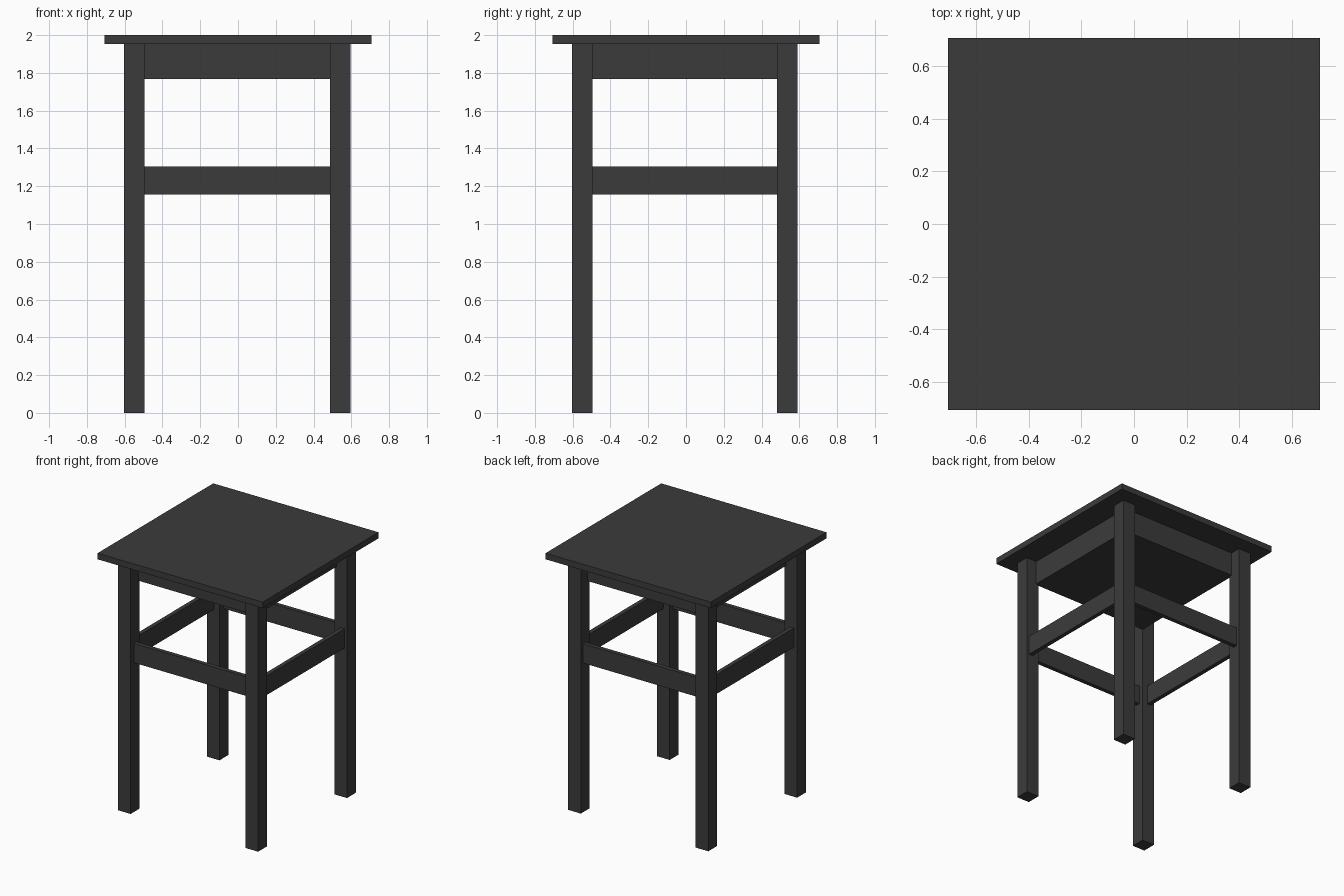
import bpy
import bmesh

cube = bpy.data.objects.get("Cube")
if cube:
    bpy.data.objects.remove(cube, do_unlink=True)

# Single dark stain
wood = bpy.data.materials.new("charcoal wood")
wood.use_nodes = True
colour = (0.044, 0.044, 0.044, 1)
wood.diffuse_color = colour
wood.node_tree.nodes["Principled BSDF"].inputs["Base Color"].default_value = colour


def box(name, x, y, z):
    """Flat-shaded box from (min, max) ranges on each axis."""
    bm = bmesh.new()
    bmesh.ops.create_cube(bm, size=1)
    for v in bm.verts:
        v.co = [r[0] if c < 0 else r[1] for c, r in zip(v.co, (x, y, z))]
    mesh = bpy.data.meshes.new(name)
    bm.to_mesh(mesh)
    bm.free()
    mesh.materials.append(wood)
    obj = bpy.data.objects.new(name, mesh)
    bpy.context.collection.objects.link(obj)
    return obj


seat_bottom = 1.953
seat = (-0.707, 0.707)
apron = (-0.507, 0.507)

# Seat board and closed apron box under it
box("seat", seat, seat, (seat_bottom, 2.0))
box("apron", apron, apron, (1.767, seat_bottom))

# Legs
leg_x = {"right": (-0.604, -0.496), "left": (0.487, 0.595)}
leg_y = {"front": (-0.604, -0.496), "back": (0.482, 0.59)}
for depth, y in leg_y.items():
    for side, x in leg_x.items():
        box(f"{depth}_{side}_leg", x, y, (0, seat_bottom))

# Stretchers between the legs, set in from their outer faces
rail_z = (1.155, 1.304)
span = (-0.497, 0.488)
for side, s in (("right", -1), ("left", 1)):
    box(f"{side}_stretcher", sorted((s * 0.542, s * 0.575)), span, rail_z)
for depth, s in (("front", -1), ("back", 1)):
    box(f"{depth}_stretcher", span, sorted((s * 0.532, s * 0.565)), rail_z)
